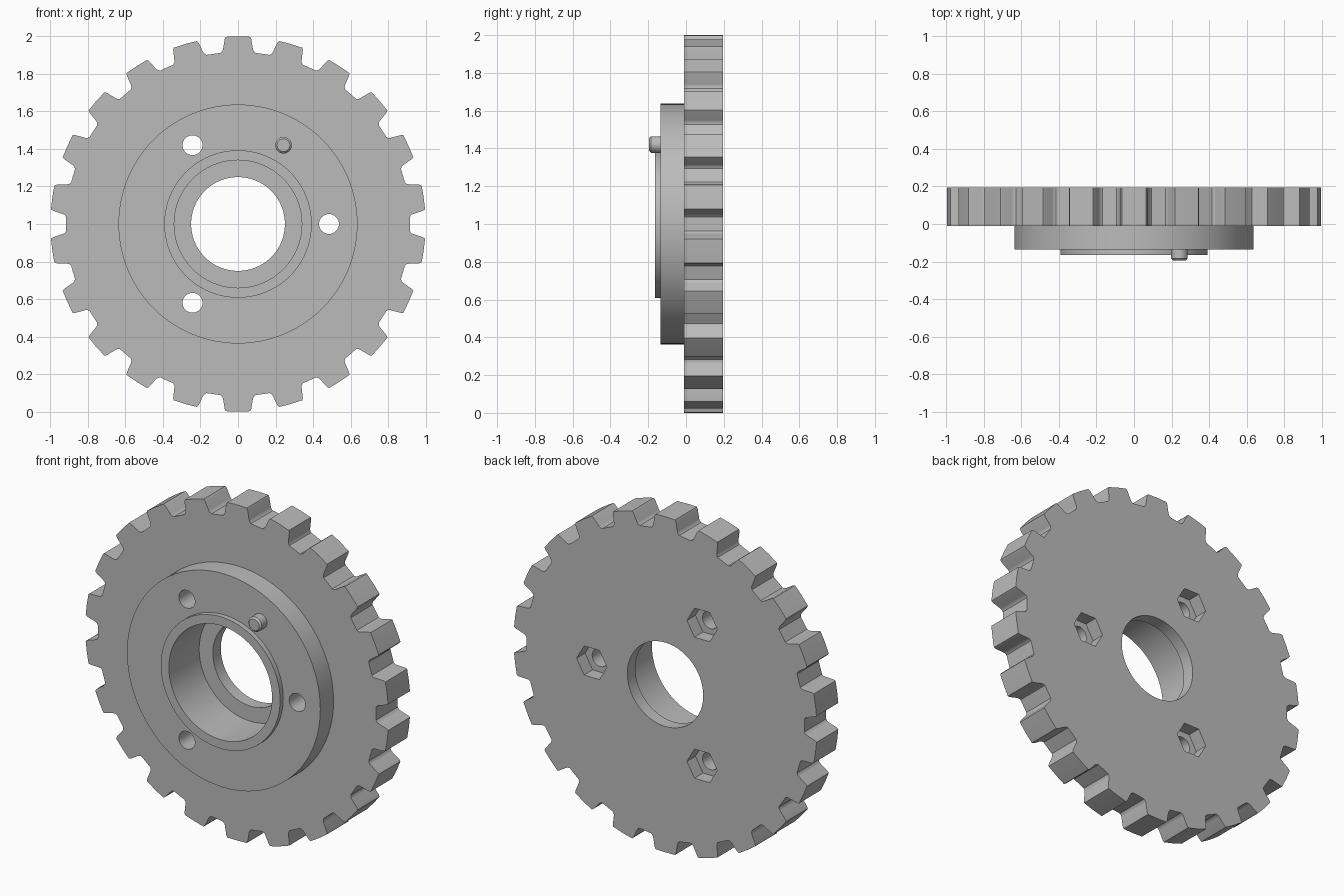
import bpy, bmesh
from math import sin, cos, radians, tau

cube = bpy.data.objects.get("Cube")
if cube:
    bpy.data.objects.remove(cube, do_unlink=True)

CENTRE_Z = 1.0
TEETH = 22
BOLT_RADIUS = 0.485

steel = bpy.data.materials.new("plain grey")
steel.use_nodes = True
GREY = (0.5, 0.5, 0.5, 1)
steel.diffuse_color = GREY
steel.node_tree.nodes["Principled BSDF"].inputs["Base Color"].default_value = GREY


def polar(radius, degrees):
    a = radians(degrees)
    return radius * cos(a), radius * sin(a)


def circle(radius, sides=96, at=(0, 0)):
    return [(at[0] + radius * cos(tau * i / sides),
             at[1] + radius * sin(tau * i / sides)) for i in range(sides)]


def loft(name, *sections):
    """Closed solid through (outline, y) sections ordered front to back."""
    bm = bmesh.new()
    rings = [[bm.verts.new((x, y, CENTRE_Z + z)) for x, z in outline]
             for outline, y in sections]
    bm.faces.new(rings[0])
    bm.faces.new(rings[-1][::-1])
    for a, b in zip(rings, rings[1:]):
        for i in range(len(a)):
            bm.faces.new((a[i - 1], a[i], b[i], b[i - 1]))
    bmesh.ops.recalc_face_normals(bm, faces=bm.faces)
    mesh = bpy.data.meshes.new(name)
    bm.to_mesh(mesh)
    bm.free()
    mesh.materials.append(steel)
    obj = bpy.data.objects.new(name, mesh)
    bpy.context.collection.objects.link(obj)
    return obj


def combine(target, tool, operation):
    """Boolean the tool into the target, then discard the tool."""
    mod = target.modifiers.new(operation.lower(), "BOOLEAN")
    mod.operation = operation
    mod.solver = "EXACT"
    mod.object = tool
    bpy.context.view_layer.update()
    bpy.context.view_layer.objects.active = target
    bpy.ops.object.modifier_apply(modifier=mod.name)
    bpy.data.objects.remove(tool, do_unlink=True)


# Toothed rim: half a tooth as (angle, radius), mirrored and repeated
half_tooth = [(0, 1.0), (3.7, 1.0), (4.1, 0.988), (4.9, 0.935), (5.2, 0.925), (5.8, 0.917)]
tooth = [(-a, r) for a, r in half_tooth[:0:-1]] + half_tooth
outline = [polar(r, 90 + t * 360 / TEETH + a) for t in range(TEETH) for a, r in tooth]
gear = loft("toothed_wheel", (outline, -0.01), (outline, 0.195))

# Stepped hub and raised collar on the front
combine(gear, loft("hub", (circle(0.637), -0.135), (circle(0.637), 0.05)), "UNION")
combine(gear, loft("collar", (circle(0.393), -0.165), (circle(0.393), 0.03)), "UNION")

# Bearing seat from the front and smaller bore through the back lip
combine(gear, loft("seat_cut", (circle(0.34), -0.4), (circle(0.34), 0.12)), "DIFFERENCE")
combine(gear, loft("bore_cut", (circle(0.25), 0.0), (circle(0.25), 0.4)), "DIFFERENCE")

# Bolt holes with hexagonal nut pockets at the back
for angle in (0, 120, 240):
    spot = polar(BOLT_RADIUS, angle)
    hole, nut = circle(0.053, 32, spot), circle(0.1, 6, spot)
    combine(gear, loft("bolt_cut", (hole, -0.4), (hole, 0.4)), "DIFFERENCE")
    combine(gear, loft("nut_cut", (nut, 0.115), (nut, 0.4)), "DIFFERENCE")

# Chamfered locating pin
spot = polar(BOLT_RADIUS, 60)
body, tip = circle(0.044, 32, spot), circle(0.034, 32, spot)
pin = loft("locating_pin", (tip, -0.195), (body, -0.185), (body, -0.13))

# Smooth round walls, crisp edges
for obj in (gear, pin):
    bpy.ops.object.select_all(action="DESELECT")
    obj.select_set(True)
    bpy.context.view_layer.objects.active = obj
    bpy.ops.object.shade_smooth_by_angle(angle=radians(25))
